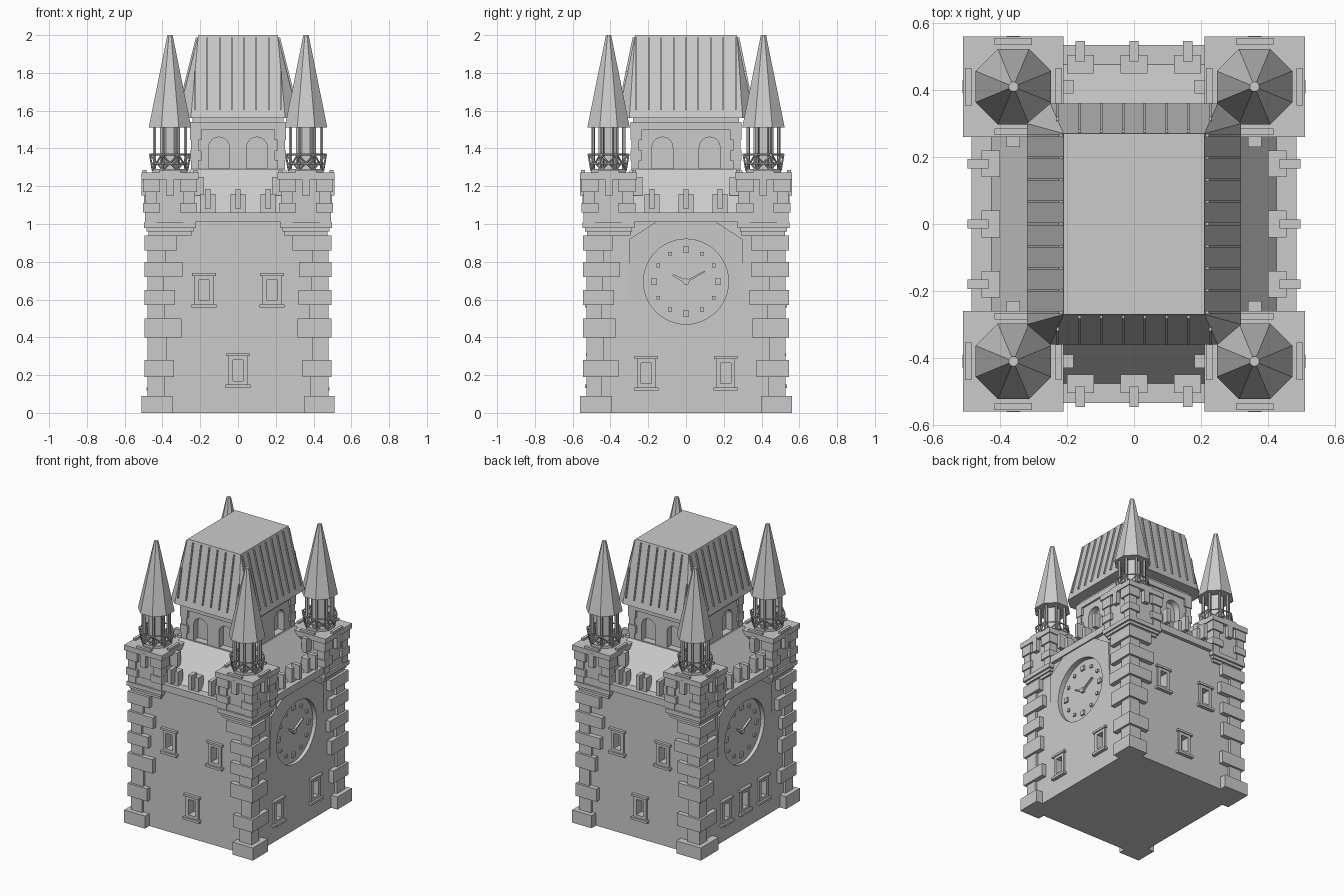
import bpy, bmesh, math, random
from mathutils import Matrix, Vector

random.seed(4)
cube = bpy.data.objects.get("Cube")
if cube:
    bpy.data.objects.remove(cube, do_unlink=True)

stone = bpy.data.materials.new("grey_stone")
stone.use_nodes = True
GREY = (0.6, 0.6, 0.6, 1)
stone.diffuse_color = GREY
for node in stone.node_tree.nodes:
    if node.type == 'BSDF_PRINCIPLED':
        node.inputs["Base Color"].default_value = GREY

WX, WY = 0.46, 0.51            # half width and depth of the main walls
CORNERS = [(sx, sy) for sx in (-1, 1) for sy in (-1, 1)]
TX, TY = 0.36, 0.41            # turret centres


def wall_d(k, x=WX, y=WY):
    return x if k % 2 else y


def on_side(k, u, d, z):
    """Point at u along side k (front, right, back, left), d out from the axis."""
    return Matrix.Rotation(k * math.pi / 2, 3, 'Z') @ Vector((u, -d, z))


def prism(bm, k, pts, d0, d1):
    n = len(pts)
    a = [bm.verts.new(on_side(k, u, d0, z)) for u, z in pts]
    b = [bm.verts.new(on_side(k, u, d1, z)) for u, z in pts]
    bm.faces.new(a)
    bm.faces.new(b[::-1])
    for i in range(n):
        bm.faces.new((a[i], b[i], b[(i + 1) % n], a[(i + 1) % n]))


def block(bm, k, u, w, z0, z1, d0, d1):
    h = w / 2
    prism(bm, k, [(u - h, z0), (u + h, z0), (u + h, z1), (u - h, z1)], d0, d1)


def box(bm, x, y, hx, hy, z0, z1):
    m = Matrix.Translation((x, y, (z0 + z1) / 2)) @ Matrix.Diagonal((2 * hx, 2 * hy, z1 - z0, 1))
    bmesh.ops.create_cube(bm, size=1, matrix=m)


def hull(bm, pts):
    bmesh.ops.convex_hull(bm, input=[bm.verts.new(p) for p in pts])


def octagon(bm, x, y, z0, z1, r0, r1):
    m = Matrix.Translation((x, y, (z0 + z1) / 2)) @ Matrix.Rotation(math.pi / 8, 4, 'Z')
    bmesh.ops.create_cone(bm, cap_ends=True, segments=8, radius1=r0, radius2=r1,
                          depth=z1 - z0, matrix=m)


def bar(bm, a, b, r):
    d = b - a
    m = Matrix.Translation((a + b) / 2) @ d.to_track_quat('Z', 'Y').to_matrix().to_4x4()
    bmesh.ops.create_cone(bm, cap_ends=True, segments=6, radius1=r, radius2=r,
                          depth=d.length, matrix=m)


def finish(bm, name):
    bmesh.ops.recalc_face_normals(bm, faces=bm.faces)
    mesh = bpy.data.meshes.new(name)
    bm.to_mesh(mesh)
    bm.free()
    mesh.materials.append(stone)
    obj = bpy.data.objects.new(name, mesh)
    bpy.context.scene.collection.objects.link(obj)
    return obj


def carve(obj, cutter):
    mod = obj.modifiers.new("carve", 'BOOLEAN')
    mod.operation, mod.solver, mod.object = 'DIFFERENCE', 'EXACT', cutter
    bpy.context.view_layer.update()
    dg = bpy.context.evaluated_depsgraph_get()
    mesh = bpy.data.meshes.new_from_object(obj.evaluated_get(dg), depsgraph=dg)
    obj.modifiers.clear()
    obj.data = mesh


# Main walls, clock panels, window openings and frames
WINDOWS = {0: [(-.18, .65), (.18, .65), (0, .225)], 2: [(-.18, .65), (.18, .65), (0, .225)],
           1: [(-.21, .21), (.21, .21)], 3: [(-.21, .21), (0, .21), (.21, .21)]}
CLOCK_Z, CLOCK_R, DIAL = 0.695, 0.225, 0.435
circle = [(CLOCK_R * math.cos(i * math.pi / 24), CLOCK_Z + CLOCK_R * math.sin(i * math.pi / 24))
          for i in range(48)]
walls, frames, cuts = bmesh.new(), bmesh.new(), bmesh.new()
box(walls, 0, 0, WX, WY, 0, 1.03)
for k, spots in WINDOWS.items():
    d = wall_d(k)
    for u, z in spots:
        block(cuts, k, u, .055, z - .055, z + .055, d - .05, d + .05)
        for s in (-1, 1):
            block(frames, k, u + s * .039, .023, z - .075, z + .075, d - .01, d + .012)
            block(frames, k, u, .1, z + s * .066 - .011, z + s * .066 + .011, d - .01, d + .012)
        block(frames, k, u, .13, z - .092, z - .075, d - .01, d + .025)
        block(frames, k, u, .125, z + .075, z + .09, d - .01, d + .02)
panels, clocks = bmesh.new(), bmesh.new()
for k in (1, 3):
    prism(cuts, k, circle, DIAL, .55)
    edge = [(.3, .46, .455), (.3, .92, .473), (.16, 1.01, .476)]
    hull(panels, [on_side(k, s * u, dd, z) for s in (-1, 1) for u, z, f in edge for dd in (.4, f)])
    # Hour marks and hands
    for h in range(12):
        a, size = h * math.pi / 6, .02 if h % 3 else .032
        z = CLOCK_Z + .17 * math.cos(a)
        block(clocks, k, .17 * math.sin(a), size, z - size / 2, z + size / 2, DIAL - .01, DIAL + .012)
    for u, z, w in ((.1, .055, .006), (-.07, .035, .009)):
        side = Vector((-z, u)).normalized() * w
        tip = Vector((u, CLOCK_Z + z))
        root = Vector((-u * .15, CLOCK_Z - z * .15))
        prism(clocks, k, [root - side, tip - side * .6, tip + side * .6, root + side],
              DIAL - .01, DIAL + .015)
    hub = [(.018 * math.cos(i * math.pi / 4), CLOCK_Z + .018 * math.sin(i * math.pi / 4)) for i in range(8)]
    prism(clocks, k, hub, DIAL - .01, DIAL + .018)
cutter = finish(cuts, "opening_cutter")
cutter.hide_render = True
carve(finish(walls, "main_walls"), cutter)
carve(finish(panels, "clock_panels"), cutter)
bpy.data.objects.remove(cutter, do_unlink=True)
finish(frames, "window_frames")
finish(clocks, "clock_marks_and_hands")

# Alternating corner stones
ROWS = [0, .09, .19, .28, .4, .5, .57, .65, .72, .8, .86, .94]
quoins = bmesh.new()
for sx, sy in CORNERS:
    for i in range(len(ROWS) - 1):
        out = .05 if i == 0 else .018 if i % 2 else .034
        wx, wy = [random.uniform(.08, .1) if i % 2 else random.uniform(.15, .21) for _ in range(2)]
        box(quoins, sx * (WX + out - wx / 2), sy * (WY + out - wy / 2), wx / 2, wy / 2,
            ROWS[i], ROWS[i + 1])
finish(quoins, "corner_stones")

# Cornice, sloping lower roof and battlements
cornice, merlons, slope = bmesh.new(), bmesh.new(), bmesh.new()
box(cornice, 0, 0, .485, .535, 1.01, 1.06)
finish(cornice, "cornice")
hull(slope, [(sx * x, sy * y, z) for sx, sy in CORNERS
             for x, y, z in ((.43, .48, 1.055), (.25, .29, 1.29))])
finish(slope, "lower_roof")
for k in range(4):
    d, step = wall_d(k, .455, .505), wall_d(k, .18, .16)
    for u in (-step, 0, step):
        block(merlons, k, u, .08, 1.05, 1.16, d - .055, d)
        block(merlons, k, u, .028, 1.08, 1.185, d - .02, d + .042)
finish(merlons, "battlements")

# Corner turrets with mouldings, stones and crowns
turrets = bmesh.new()
for sx, sy in CORNERS:
    x, y = sx * TX, sy * TY
    for h, z0, z1 in ((.115, .94, .96), (.125, .96, .98), (.138, .98, 1.01),
                      (.122, 1.01, 1.24), (.15, 1.235, 1.272)):
        box(turrets, x, y, h, h, z0, z1)
    for qx, qy in CORNERS:
        for i, (z0, z1) in enumerate(((1.01, 1.06), (1.06, 1.11), (1.11, 1.17), (1.17, 1.235))):
            w, out = (.03, .132) if i % 2 == 0 else (.045, .142)
            box(turrets, x + qx * (out - w), y + qy * (out - w), w, w, z0, z1)
    for ax, ay in ((1, 0), (-1, 0), (0, 1), (0, -1)):
        reach = .18 if ax * sx + ay * sy < 0 else .152
        hx, hy = (.04, .02) if ax else (.02, .04)
        box(turrets, x + ax * (reach - .04), y + ay * (reach - .04), hx, hy, 1.15, 1.25)
        hx, hy = (.01, .056) if ax else (.056, .01)
        box(turrets, x + ax * .135, y + ay * .135, hx, hy, 1.27, 1.286)
finish(turrets, "corner_turrets")

# Lanterns, lattice railings and spires
lanterns, rails, spires = bmesh.new(), bmesh.new(), bmesh.new()


def ring(x, y, r, z):
    return [Vector((x + r * math.cos(a), y + r * math.sin(a), z))
            for a in (math.pi / 8 + i * math.pi / 4 for i in range(8))]


for sx, sy in CORNERS:
    x, y = sx * TX, sy * TY
    octagon(lanterns, x, y, 1.265, 1.29, .1, .1)
    octagon(lanterns, x, y, 1.28, 1.52, .058, .058)
    for a, b in zip(ring(x, y, .088, 1.28), ring(x, y, .088, 1.52)):
        bar(lanterns, a, b, .009)
    low, mid, top = ring(x, y, .1, 1.285), ring(x, y, .107, 1.32), ring(x, y, .115, 1.368)
    for i in range(8):
        j = (i + 1) % 8
        for a, b in ((low[i], top[i]), (top[i], top[j]), (mid[i], mid[j]),
                     (low[i], top[j]), (low[j], top[i])):
            bar(rails, a, b, .005)
    octagon(spires, x, y, 1.51, 2, .122, .015)
finish(lanterns, "lanterns")
finish(rails, "lattice_railings")
finish(spires, "spires")

# Upper keep with arched niches
KX, KY = 0.24, 0.28
keep, trim, cuts = bmesh.new(), bmesh.new(), bmesh.new()
box(keep, 0, 0, KX, KY, 1.2, 1.57)
box(trim, 0, 0, KX + .014, KY + .014, 1.5, 1.54)
for k in range(4):
    d, off = wall_d(k, KX, KY), wall_d(k, .125, .1)
    for u in (-off, off):
        arch = [(u + .055, 1.293), (u - .055, 1.293)]
        arch += [(u - .055 * math.cos(i * math.pi / 12), 1.405 + .055 * math.sin(i * math.pi / 12))
                 for i in range(13)]
        prism(cuts, k, arch, d - .05, d + .05)
for sx, sy in CORNERS:
    for i in range(4):
        w, out = (.03, .014) if i % 2 else (.02, .008)
        box(trim, sx * (KX + out - w), sy * (KY + out - w), w, w, 1.28 + i * .055, 1.335 + i * .055)
cutter = finish(cuts, "arch_cutter")
cutter.hide_render = True
carve(finish(keep, "upper_keep"), cutter)
bpy.data.objects.remove(cutter, do_unlink=True)
finish(trim, "keep_stones_and_band")

# Steep hipped roof with raised ribs
roof, ribs = bmesh.new(), bmesh.new()
Z0, Z1 = 1.56, 2.0
hull(roof, [(sx * x, sy * y, z) for sx, sy in CORNERS
            for x, y, z in ((.25, .36, Z0), (.32, .3, Z0), (.21, .27, Z1))])
finish(roof, "steep_roof")
for k in range(4):
    count, gap = (9, .066) if k % 2 else (8, .065)
    bottom, top = wall_d(k, .32, .36), wall_d(k, .21, .27)
    wide, narrow = wall_d(k, .3, .25), wall_d(k, .27, .21)
    for i in range(count):
        u = (i - (count - 1) / 2) * gap
        t1 = min(.97, (wide - abs(u)) / (wide - narrow))
        hull(ribs, [on_side(k, u + s * .004, bottom + (top - bottom) * t + o, Z0 + (Z1 - Z0) * t)
                    for s in (-1, 1) for t in (.1, t1) for o in (-.01, .01)])
finish(ribs, "roof_ribs")
